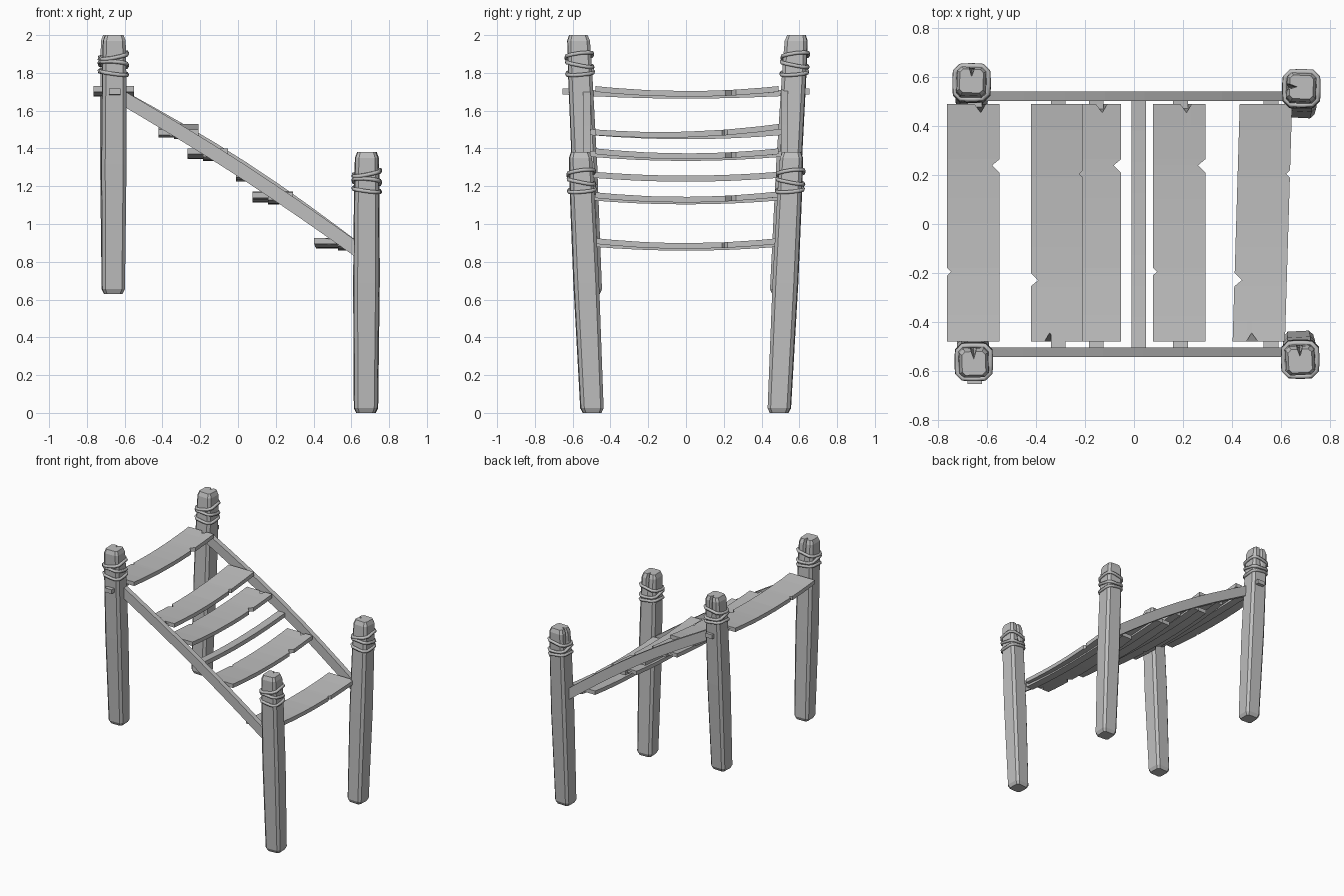
import bpy, bmesh, math
from mathutils import Vector, Matrix

if "Cube" in bpy.data.objects:
    bpy.data.objects.remove(bpy.data.objects["Cube"])

wood = bpy.data.materials.new("grey wood")
wood.use_nodes = True
COLOUR = (0.52, 0.52, 0.52, 1)
wood.diffuse_color = COLOUR
wood.node_tree.nodes["Principled BSDF"].inputs["Base Color"].default_value = COLOUR


def loft(name, rings):
    """Skin a list of equal closed rings and cap both ends."""
    bm = bmesh.new()
    rows = [[bm.verts.new(p) for p in ring] for ring in rings]
    n = len(rows[0])
    for a, b in zip(rows, rows[1:]):
        for i in range(n):
            j = (i + 1) % n
            bm.faces.new((a[i], a[j], b[j], b[i]))
    bm.faces.new(rows[0][::-1])
    bm.faces.new(rows[-1])
    bmesh.ops.recalc_face_normals(bm, faces=bm.faces)
    mesh = bpy.data.meshes.new(name)
    bm.to_mesh(mesh)
    bm.free()
    mesh.materials.append(wood)
    obj = bpy.data.objects.new(name, mesh)
    bpy.context.collection.objects.link(obj)
    return obj


def post_ring(centre, half, turn, crack):
    """Chamfered square with a crack in the middle of one side."""
    c = half * 0.72
    pts = [(half, -c), (half, c), (c, half), (half * 0.2, half), (0, half - crack),
           (-half * 0.2, half), (-c, half), (-half, c), (-half, -c), (-c, -half), (c, -half)]
    rot = Matrix.Rotation(turn, 3, 'Z')
    return [centre + rot @ Vector((x, y, 0)) for x, y in pts]


def make_post(name, bottom, top, turn):
    bottom, top = Vector(bottom), Vector(top)
    height = top.z - bottom.z
    # distance along the post, half width, crack depth
    stations = [(0, 0.048, 0), (0.025, 0.06, 0), (height * 0.5, 0.066, 0), (height - 0.2, 0.063, 0),
                (height - 0.1, 0.061, 0.012), (height - 0.03, 0.059, 0.03), (height, 0.048, 0.03)]
    loft(name, [post_ring(bottom.lerp(top, d / height), h, turn, k) for d, h, k in stations])


def make_rope(name, bottom, top):
    """Loose wraps of rope, each tilted a little differently."""
    bottom, top = Vector(bottom), Vector(top)
    curve = bpy.data.curves.new(name, 'CURVE')
    curve.dimensions = '3D'
    curve.bevel_depth = 0.011
    curve.bevel_resolution = 1
    for drop, tilt, lean in ((0.11, 0.018, 0.6), (0.155, -0.016, 1.2), (0.2, 0.012, 2.6)):
        centre = bottom.lerp(top, 1 - drop / (top.z - bottom.z))
        spline = curve.splines.new('POLY')
        spline.points.add(15)
        for i, p in enumerate(spline.points):
            a = math.tau * (i + 0.5) / 16
            r = min(0.068 / max(abs(math.cos(a)), abs(math.sin(a))), 0.08)
            z = tilt * math.cos(a - lean)
            p.co = (*(centre + Vector((r * math.cos(a), r * math.sin(a), z))), 1)
        spline.use_cyclic_u = True
    curve.materials.append(wood)
    obj = bpy.data.objects.new(name, curve)
    bpy.context.collection.objects.link(obj)


def make_plank(name, x, top, flip, tilt=0.0, yaw=0.0):
    """Sagging board with nicks in its edges and one split end."""
    half, length, thick, sag = 0.107, 0.485, 0.03, 0.026
    left_nick = {-0.2: 0.016}
    right_nick = {0.235: 0.03}
    ys = [-length, -0.38, -0.215, -0.2, -0.185, 0, 0.1, 0.205, 0.235, 0.26, 0.4, length]
    sign = -1 if flip else 1
    rings = []
    for y in ys:
        cols = [-half + left_nick.get(y, 0), 0.005, 0.03, 0.05, half - right_nick.get(y, 0)]
        ring = []
        for i, cx in enumerate(cols):
            cy = y - 0.035 if (y == length and i == 2) else y
            px, py = cx * sign, cy * sign
            z = top - sag * (1 - (py / length) ** 2) + tilt * py
            ring.append(Vector((x + px + yaw * py, py + 0.005, z)))
        under = [p - Vector((0, 0, thick)) for p in reversed(ring)]
        rings.append(ring + under)
    loft(name, rings)


def make_crossbar(name, x, top, reach, width):
    """Thin bar carrying a plank from rail to rail."""
    rings = []
    for i in range(9):
        t = -1 + i / 4
        z = top - 0.022 * (1 - t * t)
        rings.append([Vector((x + sx * width / 2, t * reach, z - d))
                      for sx, d in ((-1, 0), (1, 0), (1, 0.032), (-1, 0.032))])
    loft(name, rings)


def make_rail(name, y, bow):
    """Long side rail, slightly bowed between the posts."""
    rings = []
    start, end = Vector((-0.64, y, 1.685)), Vector((0.65, y, 0.85))
    normal = Vector((0.54, 0, 0.84))
    for i in range(9):
        t = i / 8
        c = start.lerp(end, t) + normal * bow * math.sin(math.pi * t)
        rings.append([c + normal * n + Vector((0, w, 0))
                      for n, w in ((0.036, -0.019), (0.036, 0.019), (-0.036, 0.019), (-0.036, -0.019))])
    loft(name, rings)


# Four leaning posts with rope wraps
for name, bottom, top, turn in (
        ("front_high", (-0.66, -0.505, 0.63), (-0.655, -0.57, 2.0), 0.03),
        ("back_high", (-0.66, 0.505, 0.63), (-0.665, 0.585, 2.0), -0.04),
        ("front_low", (0.675, -0.497, 0), (0.68, -0.56, 1.38), 0.05),
        ("back_low", (0.68, 0.493, 0), (0.685, 0.56, 1.38), math.pi / 2 - 0.05)):
    make_post(name + "_post", bottom, top, turn)
    make_rope(name + "_rope", bottom, top)

# Side rails
make_rail("front_rail", -0.525, 0.02)
make_rail("back_rail", 0.522, 0.035)

# Planks, each on a crossbar
planks = [(-0.657, 1.73, False, 0, 0), (-0.315, 1.515, True, 0.03, 0), (-0.16, 1.4, False, 0, 0),
          (0.185, 1.17, False, 0.005, 0), (0.525, 0.925, True, 0, 0.03)]
for i, (x, top, flip, tilt, yaw) in enumerate(planks):
    make_plank(f"plank_{i + 1}", x, top, flip, tilt, yaw)
    make_crossbar(f"crossbar_{i + 1}", x + (0.035 if i == 4 else 0.005), top - 0.012,
                  0.655 if i == 0 else 0.51, 0.06)

# Bare crossbar where a plank is missing
make_crossbar("bare_crossbar", 0.02, 1.278, 0.51, 0.06)
